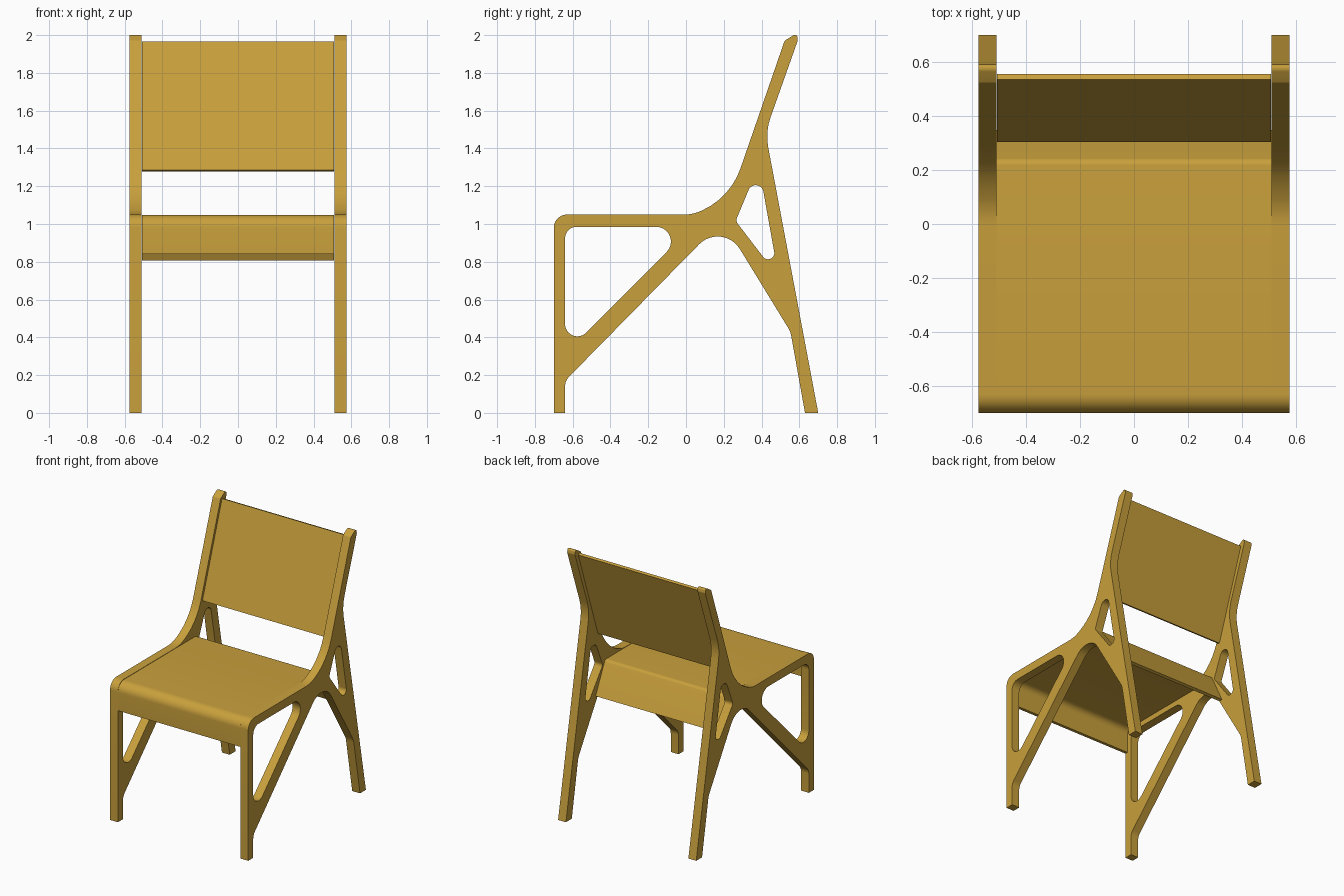
import bpy, bmesh, math
from mathutils import Vector, Matrix

if "Cube" in bpy.data.objects:
    bpy.data.objects.remove(bpy.data.objects["Cube"])

wood = bpy.data.materials.new("wood")
wood.diffuse_color = (0.58, 0.35, 0.045, 1)
wood.use_nodes = True
wood.node_tree.nodes["Principled BSDF"].inputs["Base Color"].default_value = wood.diffuse_color

# Local curve axes (x, y, z) become world (y, z, x)
SIDEWAYS = Matrix(((0, 0, 1, 0), (1, 0, 0, 0), (0, 1, 0, 0), (0, 0, 0, 1)))


def rounded(points):
    """Closed outline from (y, z[, fillet radius]) corners."""
    out, n = [], len(points)
    for i, p in enumerate(points):
        c = Vector(p[:2])
        r = p[2] if len(p) > 2 else 0
        if r == 0:
            out.append(c)
            continue
        a = (Vector(points[i - 1][:2]) - c).normalized()
        b = (Vector(points[(i + 1) % n][:2]) - c).normalized()
        half = a.angle(b) / 2
        centre = c + (a + b).normalized() * r / math.sin(half)
        start = c + a * r / math.tan(half) - centre
        end = c + b * r / math.tan(half) - centre
        turn = math.pi - 2 * half
        steps = max(3, math.ceil(turn / math.radians(9)))
        for k in range(steps + 1):
            t = k / steps
            v = (start * math.sin((1 - t) * turn) + end * math.sin(t * turn)) / math.sin(turn)
            out.append(centre + v)
    return out


def side_profile(name, outlines, x, width):
    """Extrude side-view outlines (first is outer, rest are holes) along x."""
    curve = bpy.data.curves.new(name, 'CURVE')
    curve.dimensions = '2D'
    curve.fill_mode = 'BOTH'
    curve.extrude = width / 2
    for outline in outlines:
        pts = rounded(outline)
        s = curve.splines.new('POLY')
        s.points.add(len(pts) - 1)
        for sp, p in zip(s.points, pts):
            sp.co = (p.x, p.y, 0, 1)
        s.use_cyclic_u = True
    obj = bpy.data.objects.new(name, curve)
    bpy.context.collection.objects.link(obj)
    bpy.ops.object.select_all(action='DESELECT')
    obj.select_set(True)
    bpy.context.view_layer.objects.active = obj
    bpy.ops.object.convert(target='MESH')
    obj = bpy.context.view_layer.objects.active
    obj.data.transform(Matrix.Translation((x, 0, 0)) @ SIDEWAYS)
    bm = bmesh.new()
    bm.from_mesh(obj.data)
    bmesh.ops.remove_doubles(bm, verts=bm.verts, dist=1e-4)
    bmesh.ops.recalc_face_normals(bm, faces=bm.faces)
    bm.to_mesh(obj.data)
    bm.free()
    obj.data.materials.clear()
    obj.data.materials.append(wood)
    bpy.ops.object.shade_smooth_by_angle(angle=math.radians(30))
    return obj


# Side frames: legs, seat rail and back post in one cut-out board
frame = [(-0.70, 0), (-0.64, 0), (-0.64, 0.17, 0.07), (0.193, 1.018, 0.137),
         (0.553, 0.43, 0.1), (0.63, 0), (0.70, 0), (0.42, 1.487, 0.3),
         (0.592, 1.972, 0.015), (0.588, 2.0, 0.01), (0.57, 2.0, 0.02),
         (0.522, 1.97, 0.015), (0.235, 1.14, 0.38), (0.037, 1.05, 0.2),
         (-0.70, 1.05, 0.07)]
front_hole = [(-0.64, 0.985, 0.06), (-0.64, 0.313, 0.065), (0.03, 0.985, 0.078)]
rear_hole = [(0.385, 1.309, 0.041), (0.263, 1.016, 0.03), (0.491, 0.718, 0.033)]
for name, sx in (("left_side_frame", -1), ("right_side_frame", 1)):
    side_profile(name, [frame, front_hole, rear_hole], sx * 0.5425, 0.065)

# Seat: bent sheet with a front lip and a rear flap
seat = [(-0.70, 0.84), (-0.70, 1.048, 0.07), (0.235, 1.048, 0.03), (0.348, 0.815),
        (0.327, 0.807), (0.22, 1.025, 0.01), (-0.677, 1.025, 0.048), (-0.677, 0.84)]
side_profile("seat", [seat], 0, 1.018)

# Backrest: flat leaning sheet
backrest = [(0.303, 1.285), (0.323, 1.278), (0.556, 1.958), (0.536, 1.965)]
side_profile("backrest", [backrest], 0, 1.016)
